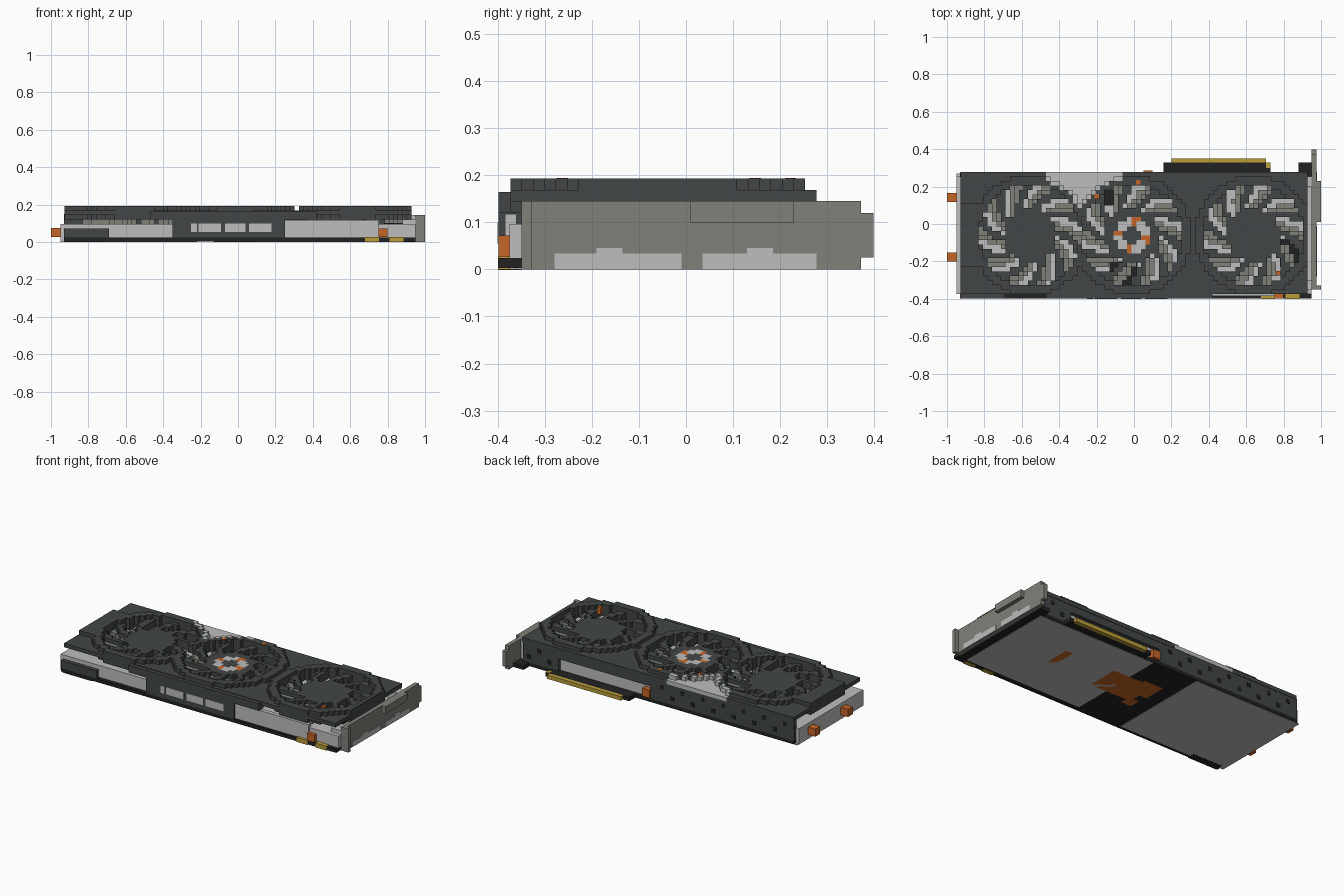
import bpy, bmesh, math
from mathutils import Vector

if "Cube" in bpy.data.objects:
    bpy.data.objects.remove(bpy.data.objects["Cube"], do_unlink=True)

U = 2 / 83  # block size
COLOURS = {
    "dark_grey": (0.053, 0.062, 0.061),
    "light_grey": (0.51, 0.51, 0.51),
    "warm_grey": (0.215, 0.22, 0.19),
    "black": (0.016, 0.016, 0.016),
    "orange": (0.56, 0.13, 0.02),
    "gold": (0.49, 0.34, 0.04),
}
NAMES = list(COLOURS)
DARK, LIGHT, WARM, BLACK, ORANGE, GOLD = range(6)
MATS = []
for name, rgb in COLOURS.items():
    m = bpy.data.materials.new(name)
    m.use_nodes = True
    m.diffuse_color = (*rgb, 1)
    bsdf = m.node_tree.nodes["Principled BSDF"]
    bsdf.inputs["Base Color"].default_value = (*rgb, 1)
    bsdf.inputs["Roughness"].default_value = 0.8
    MATS.append(m)


def finish(name, bm, mats):
    me = bpy.data.meshes.new(name)
    bm.to_mesh(me)
    bm.free()
    for m in mats:
        me.materials.append(m)
    ob = bpy.data.objects.new(name, me)
    bpy.context.collection.objects.link(ob)
    return ob


def box(name, colour, x, y, z):
    bm = bmesh.new()
    bmesh.ops.create_cube(bm, size=1)
    for v in bm.verts:
        for a, (lo, hi) in enumerate((x, y, z)):
            v.co[a] = hi if v.co[a] > 0 else lo
    return finish(name, bm, [MATS[colour]])


AXES = [Vector(d) for d in ((1, 0, 0), (0, 1, 0), (0, 0, 1))]


def blocks(name, cells):
    """Mesh the outer skin of a dict of block cells -> colour index."""
    bm = bmesh.new()
    for cell, colour in cells.items():
        c = Vector(cell)
        for a in range(3):
            p, q = AXES[(a + 1) % 3] / 2, AXES[(a + 2) % 3] / 2
            for s in (1, -1):
                if tuple(int(t) for t in c + AXES[a] * s) in cells:
                    continue
                mid = c + Vector((0.5, 0.5, 0.5)) + AXES[a] * s / 2
                ring = [mid - p - q, mid + p - q, mid + p + q, mid - p + q][::s]
                f = bm.faces.new([bm.verts.new(v * U + Vector((-1, -16.5 * U, 0))) for v in ring])
                f.material_index = colour
    bmesh.ops.remove_doubles(bm, verts=bm.verts, dist=U / 10)
    return finish(name, bm, MATS)


# Circuit board, heatsink body and backplate panels
box("circuit_board", BLACK, (-0.93, 0.95), (-0.398, 0.275), (0.003, 0.024))
box("heatsink_body", LIGHT, (-0.95, 0.95), (-0.375, 0.255), (0.024, 0.097))
box("body_end_foot", LIGHT, (-0.95, -0.93), (-0.375, 0.255), (0.003, 0.024))
box("backplate_inner_panel", LIGHT, (0.09, 0.89), (-0.36, 0.27), (0, 0.004))
box("backplate_outer_panel", LIGHT, (-0.95, -0.22), (-0.375, 0.27), (0, 0.004))
box("backplate_notch", BLACK, (-0.92, -0.72), (-0.398, -0.35), (-0.001, 0.004))
for i, (x, y) in enumerate((((-0.08, 0.2), (-0.13, 0.07)), ((-0.13, 0.0), (-0.05, 0.09)),
                            ((-0.12, -0.05), (-0.17, -0.1)), ((0.49, 0.54), (-0.16, 0.07)))):
    box(f"backplate_accent_{i}", ORANGE, x, y, (0, 0.004 + i * 0.001))

# Edge connector and gold pads
box("connector_board", BLACK, (0.157, 0.73), (0.275, 0.33), (0, 0.024))
box("connector_contacts", GOLD, (0.2, 0.705), (0.325, 0.35), (0, 0.024))
box("connector_key", GOLD, (0.705, 0.73), (0.3, 0.328), (0.004, 0.027))
box("rear_corner_board", BLACK, (0.88, 0.95), (0.275, 0.33), (0, 0.024))
for x in (0.68, 0.81):
    box("front_gold_pad", GOLD, (x, x + 0.075), (-0.4, -0.374), (0, 0.027))
box("front_orange_plug", ORANGE, (0.75, 0.8), (-0.398, -0.35), (0.027, 0.072))
box("rear_orange_plug", ORANGE, (0.05, 0.1), (0.25, 0.285), (0.03, 0.08))
for y in (-0.2, 0.118):
    box("end_tab", ORANGE, (-1, -0.94), (y, y + 0.047), (0.027, 0.074))

# Front wall pieces
box("front_left_guard", DARK, (-0.93, -0.69), (-0.398, -0.37), (0.012, 0.072))
box("front_grille", DARK, (-0.35, 0.25), (-0.398, -0.35), (0.024, 0.145))
box("front_visor", DARK, (-0.47, 0.42), (-0.398, -0.35), (0.121, 0.165))
for x, w in ((-0.25, 0.03), (-0.21, 0.12), (-0.07, 0.11), (0.06, 0.12)):
    box("grille_slot", LIGHT, (x, x + w), (-0.401, -0.395), (0.055, 0.1))
box("front_light_panel", LIGHT, (0.25, 0.75), (-0.385, -0.36), (0.024, 0.118))

# Rear wall around a recessed opening, with staggered dark holes
for x, z in (((-0.93, 0.05), (0.024, 0.15)), ((0.68, 0.92), (0.024, 0.15)),
             ((0.05, 0.68), (0.1, 0.15))):
    box("rear_wall", DARK, x, (0.25, 0.275), z)
for i in range(26):
    x = -0.88 + i * 0.07
    if x < 0 or x > 0.7:
        z = 0.05 if i % 2 else 0.1
        box("rear_hole", BLACK, (x, x + 0.024), (0.272, 0.278), (z, z + 0.024))

# Mounting bracket with ports
box("bracket_plate", WARM, (0.95, 0.976), (-0.35, 0.372), (0, 0.145))
box("bracket_tab", WARM, (0.95, 0.976), (0.372, 0.398), (0.025, 0.12))
box("bracket_front_lip", WARM, (0.97, 1.0), (-0.35, -0.328), (0, 0.145))
box("bracket_rib", WARM, (0.97, 1.0), (0.01, 0.23), (0.1, 0.145))
for lo, hi, bump in ((-0.28, -0.01, -0.19), (0.035, 0.277, 0.13)):
    box("port_panel", LIGHT, (0.972, 0.979), (lo, hi), (0.001, 0.034))
    box("port_bump", LIGHT, (0.972, 0.979), (bump, bump + 0.055), (0.03, 0.046))
box("bracket_side_mount", LIGHT, (0.88, 0.95), (-0.35, -0.3), (0.09, 0.121))
box("bracket_rear_mount", LIGHT, (0.88, 0.95), (0.2, 0.255), (0.09, 0.145))

# Shroud and fans, laid out on the block grid
FANS = [(-0.555, -0.06), (-0.01, -0.06), (0.64, -0.06)]
OPEN, HUB, BLADES = 0.272, 0.142, 10
shroud, fans = {}, [{}, {}, {}]
for i in range(3, 80):
    for j in range(1, 28):
        x, y = -1 + (i + 0.5) * U, (j - 16) * U
        n = min(range(3), key=lambda k: math.hypot(x - FANS[k][0], y - FANS[k][1]))
        dx, dy = x - FANS[n][0], y - FANS[n][1]
        r, ang = math.hypot(dx, dy), math.atan2(dy, dx)
        if r >= OPEN:
            # stepped shroud: plate, then raised rings round each fan
            light = abs(x + 0.27) < 0.21 and y > 0.09 and r > 0.3
            end = abs(y + 0.06) < 0.16 and (x < -0.84 or x > 0.86)
            ring = r < 0.318 or end
            for k in range(5 if ring else 6, 8 if ring else 7):
                shroud[i, j, k] = LIGHT if light else DARK
        elif r < HUB:
            colour = DARK
            if n == 1 and 0.045 < r < 0.092:
                colour = ORANGE if math.cos(ang * 4 + 1) > 0.65 else LIGHT
            for k in range(4, 7):
                fans[n][i, j, k] = colour
        else:
            # swept blades, stepping down toward the trailing edge
            phase = (ang * BLADES / math.tau + (r - HUB) * 5) % 1
            if phase < 0.36:
                fans[n][i, j, 6] = fans[n][i, j, 5] = DARK
            elif phase < 0.72:
                top = 5 if phase < 0.55 else 4
                fans[n][i, j, top] = WARM
                fans[n][i, j, 4] = WARM
blocks("fan_shroud", shroud)
for side, cells in zip(("right", "middle", "left"), fans):
    blocks(f"{side}_fan", cells)

# Dark recesses under the fans and small orange clips
for x, y in (((-0.19, -0.07), (0.1, 0.23)), ((-0.13, 0.02), (-0.33, -0.2)),
             ((0.78, 0.88), (-0.23, -0.08))):
    box("fan_recess", BLACK, x, y, (0.094, 0.101))
for x, y in ((-0.21, 0.135), (0.01, 0.21), (0.76, -0.275)):
    box("orange_clip", ORANGE, (x, x + U), (y, y + U), (0.15, 0.194))
